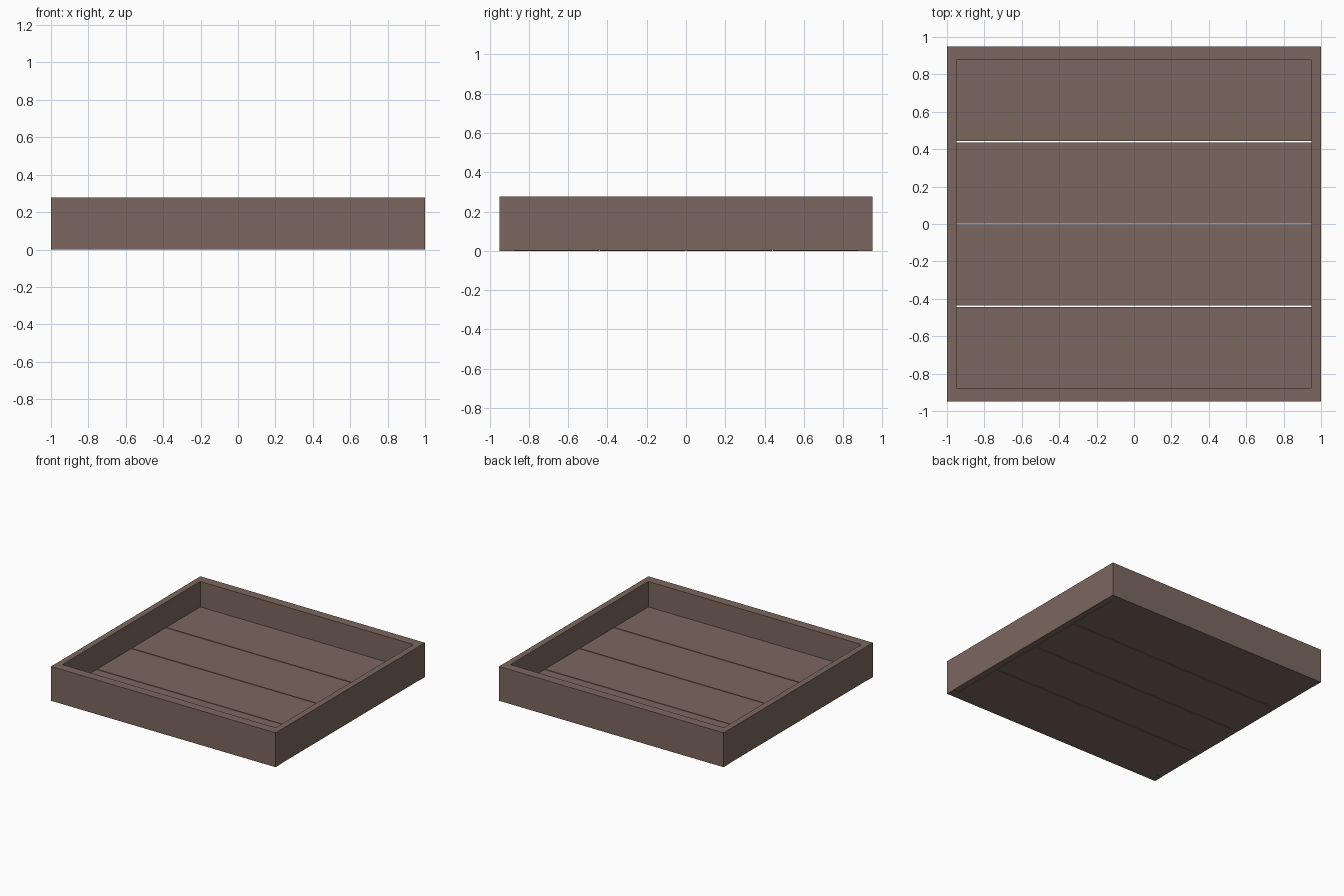
import bpy

default = bpy.data.objects.get("Cube")
if default:
    bpy.data.objects.remove(default, do_unlink=True)

wood = bpy.data.materials.new("brown wood")
wood.use_nodes = True
colour = (0.202, 0.136, 0.112, 1)
wood.diffuse_color = colour
wood.node_tree.nodes["Principled BSDF"].inputs["Base Color"].default_value = colour


def board(name, low, high):
    """Box-shaped board between two opposite corners."""
    bpy.ops.mesh.primitive_cube_add(size=1)
    ob = bpy.context.object
    ob.name = name
    for v in ob.data.vertices:
        v.co = [h if c > 0 else l for c, l, h in zip(v.co, low, high)]
    ob.data.materials.append(wood)
    return ob


W, D, H = 1.0, 0.95, 0.277      # half width, half depth, height
IX, IY = 0.95, 0.877            # inner half width and depth
FLOOR = 0.072                   # floor thickness
GAP = 0.007                     # gap between planks

# Front and back boards run the full width
board("front_board", (-W, -D, 0), (W, -IY, H))
board("back_board", (-W, IY, 0), (W, D, H))

# Side boards fit between them
board("left_board", (IX, -IY, 0.002), (W, IY, H))
board("right_board", (-W, -IY, 0.002), (-IX, IY, H))

# Four floor planks with narrow gaps
count = 4
width = (2 * IY - GAP * (count - 1)) / count
for i in range(count):
    y = -IY + i * (width + GAP)
    board(f"floor_plank_{i + 1}", (-IX, y, 0), (IX, y + width, FLOOR))
